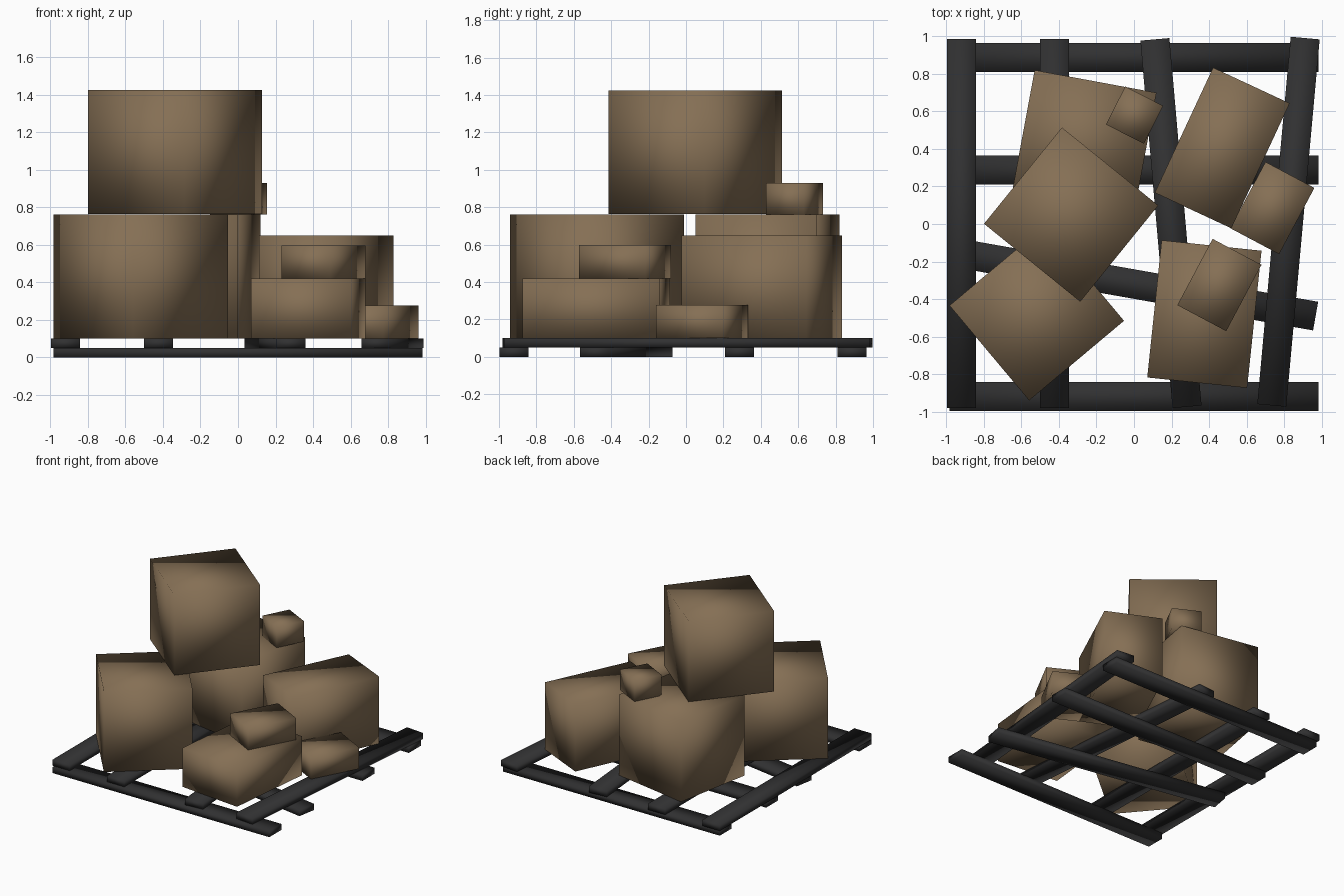
import bpy
from math import radians

cube = bpy.data.objects.get("Cube")
if cube:
    bpy.data.objects.remove(cube, do_unlink=True)


def material(name, rgb):
    m = bpy.data.materials.new(name)
    m.use_nodes = True
    colour = (*rgb, 1)
    m.diffuse_color = colour
    m.node_tree.nodes["Principled BSDF"].inputs["Base Color"].default_value = colour
    return m


cardboard = material("cardboard brown", (0.235, 0.16, 0.09))
dark_wood = material("dark wood", (0.03, 0.03, 0.031))


def block(name, centre, size, bottom, angle, mat):
    """Softly shaded box standing on `bottom`, turned about z."""
    x, y = centre
    bpy.ops.mesh.primitive_cube_add(size=1, location=(x, y, bottom + size[2] / 2),
                                    rotation=(0, 0, radians(angle)))
    ob = bpy.context.object
    ob.name = name
    ob.scale = size
    bpy.ops.object.transform_apply(location=False, rotation=False, scale=True)
    ob.data.materials.append(mat)
    bpy.ops.object.shade_smooth()
    return ob


# Pallet: lower slats run across, upper slats run front to back
LENGTH, WIDTH, THICK = 1.965, 0.155, 0.05
lower = {"front": (0, -0.92, 0), "skewed": (0, -0.32, -10),
         "middle": (0, 0.287, 0), "back": (0, 0.888, 0)}
upper = {"left_end": (-0.918, 0.003, 0), "inner": (-0.423, 0.003, 0),
         "tilted": (0.197, 0.005, 5), "right_end": (0.823, 0.012, -5.2)}
for name, (x, y, angle) in lower.items():
    block("lower_slat_" + name, (x, y), (LENGTH, WIDTH, THICK), 0, angle, dark_wood)
for name, (x, y, angle) in upper.items():
    block("upper_slat_" + name, (x, y), (WIDTH, LENGTH, THICK), THICK, angle, dark_wood)

# Boxes on the pallet
DECK = 2 * THICK
BIG = (0.66, 0.66, 0.66)
block("big_box_front", (-0.518, -0.475), BIG, DECK, 40, cardboard)
block("big_box_back", (-0.265, 0.435), BIG, DECK, -10.5, cardboard)
block("long_box_back", (0.47, 0.405), (0.45, 0.735, 0.55), DECK, -25, cardboard)
block("flat_box_front", (0.375, -0.48), (0.535, 0.735, 0.32), DECK, -6, cardboard)
block("small_box_side", (0.737, 0.085), (0.295, 0.4, 0.177), DECK, -28, cardboard)

# Boxes stacked on top
block("big_box_top", (-0.335, 0.05), BIG, 0.765, 51, cardboard)
block("small_box_front", (0.455, -0.325), (0.295, 0.4, 0.177), 0.42, -28, cardboard)
block("tiny_box_back", (0.003, 0.58), (0.227, 0.227, 0.17), 0.76, -27, cardboard)
